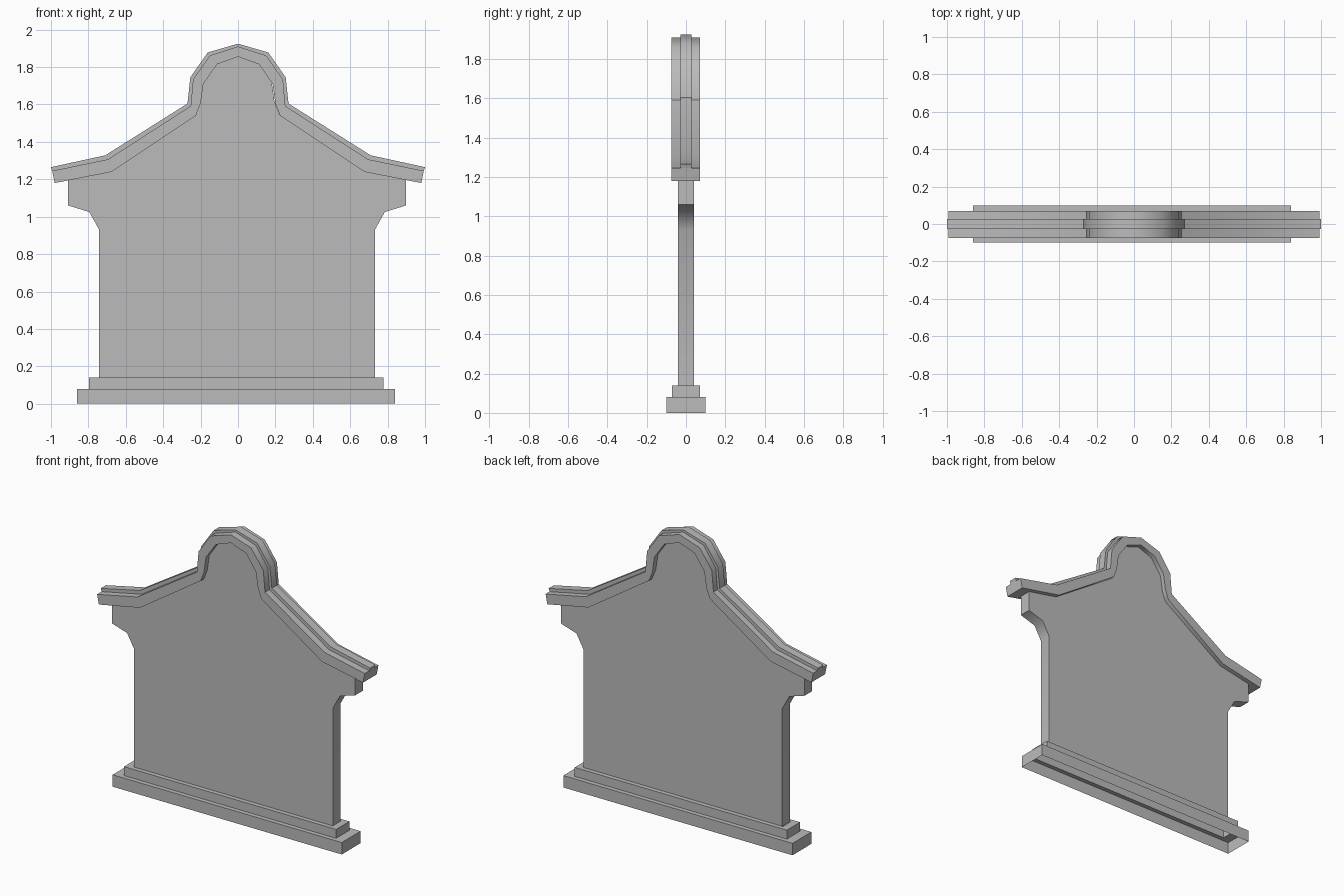
import bpy, bmesh, math

cube = bpy.data.objects.get("Cube")
if cube:
    bpy.data.objects.remove(cube)

stone = bpy.data.materials.new("grey_stone")
stone.use_nodes = True
colour = (0.5, 0.5, 0.5, 1)
stone.diffuse_color = colour
stone.node_tree.nodes["Principled BSDF"].inputs["Base Color"].default_value = colour


def finish(bm, name):
    bmesh.ops.recalc_face_normals(bm, faces=bm.faces)
    mesh = bpy.data.meshes.new(name)
    bm.to_mesh(mesh)
    bm.free()
    mesh.materials.append(stone)
    obj = bpy.data.objects.new(name, mesh)
    bpy.context.collection.objects.link(obj)
    bpy.ops.object.select_all(action="DESELECT")
    obj.select_set(True)
    bpy.context.view_layer.objects.active = obj
    bpy.ops.object.shade_smooth_by_angle(angle=math.radians(45))
    return obj


def mirrored(half):
    """Complete a left-to-right path whose last point lies on x = 0."""
    return half + [(-x, z) for x, z in reversed(half[:-1])]


def slab(name, outline, y0, y1, shift=0):
    """Extrude an x-z outline from y0 to y1."""
    bm = bmesh.new()
    face = bm.faces.new([bm.verts.new((x + shift, y0, z)) for x, z in outline])
    grown = bmesh.ops.extrude_face_region(bm, geom=[face])["geom"]
    verts = [v for v in grown if isinstance(v, bmesh.types.BMVert)]
    bmesh.ops.translate(bm, verts=verts, vec=(0, y1 - y0, 0))
    return finish(bm, name)


# Gable paths, from the eave up to the crown
under = [(-0.98, 1.18), (-0.675, 1.24), (-0.225, 1.54), (-0.2, 1.605),
         (-0.185, 1.71), (-0.112, 1.815), (0, 1.855)]
over = [(-0.993, 1.245), (-0.695, 1.307), (-0.253, 1.592), (-0.24, 1.735),
        (-0.15, 1.862), (0, 1.91)]
crest = [(-1, 1.265), (-0.71, 1.328), (-0.27, 1.605), (-0.255, 1.745),
         (-0.162, 1.878), (0, 1.925)]

# Coping and the narrow ridge along its top
slab("coping", mirrored(over) + mirrored(under)[::-1], -0.075, 0.07)
slab("ridge", mirrored(crest) + mirrored(over)[::-1], -0.027, 0.028)

# Wall with shoulder brackets, its top tucked into the coping
wall = [(-0.737, 0.14), (-0.737, 0.93), (-0.79, 1.025), (-0.903, 1.06), (-0.903, 1.2)]
wall += [(x, z + 0.01) for x, z in under[1:]]
slab("wall", mirrored(wall), -0.04, 0.04, -0.005)

# Stepped plinth, hollow and open underneath
bm = bmesh.new()
rings = []
for hx, hy, z in [(0.85, 0.1, 0), (0.85, 0.1, 0.08), (0.787, 0.07, 0.08),
                  (0.787, 0.07, 0.14), (0.737, 0.04, 0.14)]:
    corners = [(-hx, -hy), (hx, -hy), (hx, hy), (-hx, hy)]
    rings.append([bm.verts.new((x - 0.01, y, z)) for x, y in corners])
for low, high in zip(rings, rings[1:]):
    for i in range(4):
        j = (i + 1) % 4
        bm.faces.new([low[i], low[j], high[j], high[i]])
finish(bm, "plinth")
